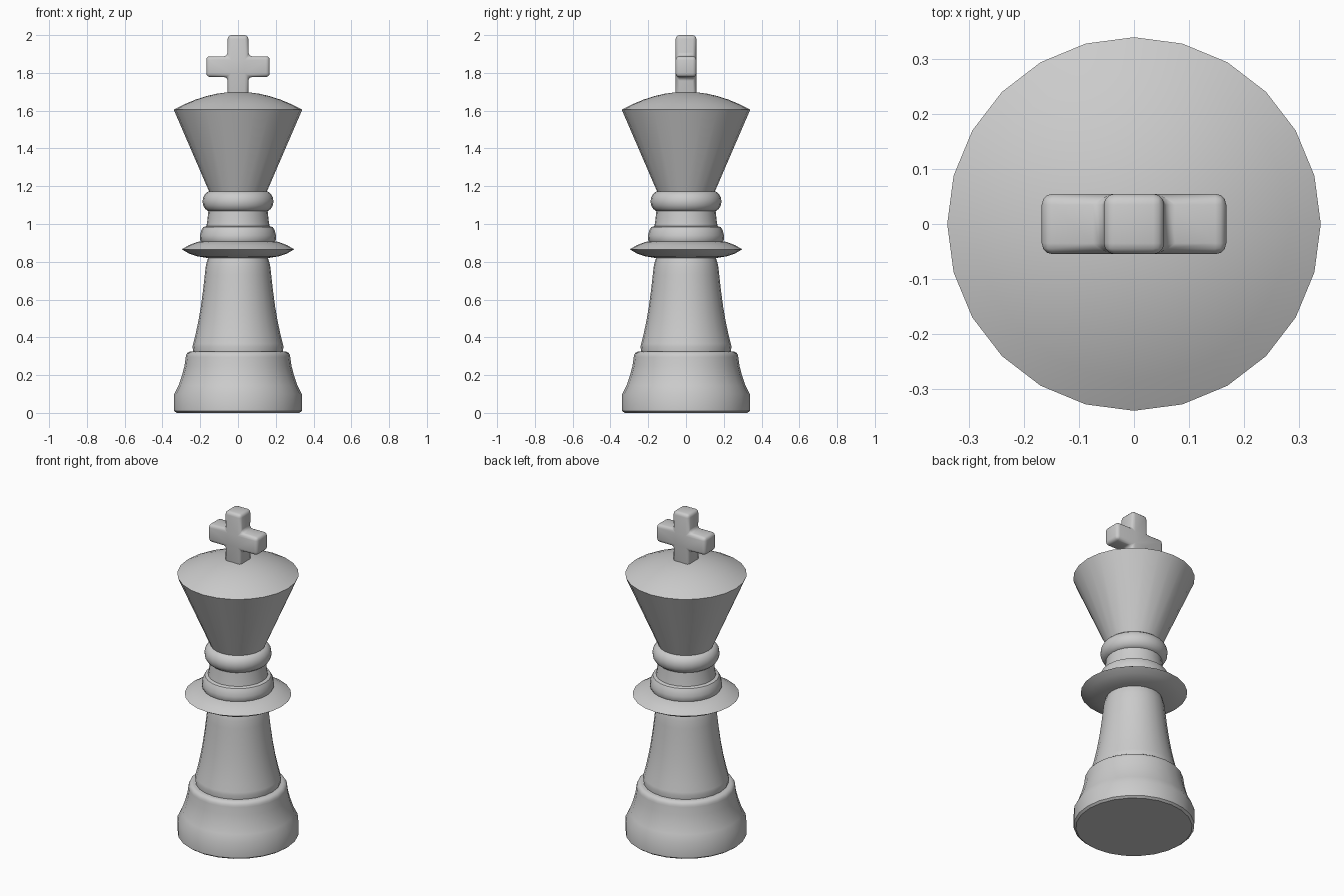
import bpy, bmesh, math

if "Cube" in bpy.data.objects:
    bpy.data.objects.remove(bpy.data.objects["Cube"])

SIDES = 24


def lathe(name, profile, angle=35):
    """Revolve (radius, height) points around z; ends are capped."""
    bm = bmesh.new()
    rings = []
    for r, z in profile:
        if r < 1e-5:
            rings.append([bm.verts.new((0, 0, z))])
        else:
            rings.append([bm.verts.new((r * math.cos(math.tau * i / SIDES),
                                        r * math.sin(math.tau * i / SIDES), z))
                          for i in range(SIDES)])
    for a, b in zip(rings, rings[1:]):
        for i in range(SIDES):
            j = (i + 1) % SIDES
            if len(b) == 1:
                bm.faces.new((a[i], a[j], b[0]))
            else:
                bm.faces.new((a[i], a[j], b[j], b[i]))
    bm.faces.new(rings[0][::-1])
    if len(rings[-1]) > 1:
        bm.faces.new(rings[-1])
    return finish(name, bm, angle)


def finish(name, bm, angle):
    bmesh.ops.recalc_face_normals(bm, faces=bm.faces)
    mesh = bpy.data.meshes.new(name)
    bm.to_mesh(mesh)
    bm.free()
    ob = bpy.data.objects.new(name, mesh)
    bpy.context.collection.objects.link(ob)
    bpy.ops.object.select_all(action='DESELECT')
    ob.select_set(True)
    bpy.context.view_layer.objects.active = ob
    bpy.ops.object.shade_smooth_by_angle(angle=math.radians(angle))
    return ob


def arc(r, z, rr, rz, start, end, steps):
    """Elliptical arc of profile points, angles in degrees."""
    pts = []
    for i in range(steps + 1):
        t = math.radians(start + (end - start) * i / steps)
        pts.append((r + rr * math.cos(t), z + rz * math.sin(t)))
    return pts


# flared foot with rounded shoulder
lathe("base", [(0.325, 0), (0.338, 0.01), (0.338, 0.1), (0.315, 0.145), (0.296, 0.2),
               (0.283, 0.25)] + arc(0.25, 0.295, 0.027, 0.03, 0, 90, 4), 28)

# tapering body
lathe("body", [(0.235, 0.31), (0.241, 0.35), (0.237, 0.367), (0.226, 0.41), (0.211, 0.48),
               (0.197, 0.56), (0.185, 0.65), (0.176, 0.73), (0.171, 0.775),
               (0.165, 0.8), (0.155, 0.83)])

# thin lens-shaped collar
lathe("collar", [(0.16, 0.82), (0.215, 0.829), (0.26, 0.844), (0.298, 0.866),
                 (0.26, 0.888), (0.215, 0.905), (0.16, 0.914)])

# neck and its two rings
lathe("lower_ring", [(0.195, 0.905), (0.202, 0.92), (0.201, 0.94), (0.195, 0.965),
                     (0.185, 0.983), (0.165, 0.99)])
lathe("neck", [(0.171, 0.97), (0.162, 1.02), (0.156, 1.08)])
lathe("upper_ring", arc(0.142, 1.12, 0.046, 0.055, -90, 90, 8))

# flared head with domed top
dome = [(0.34 * k / 6, 1.605 + 0.095 * (1 - (k / 6) ** 2)) for k in range(5, -1, -1)]
lathe("head", [(0.15, 1.165), (0.34, 1.605)] + dome)

# cross finial: plus outline extruded and bevelled
w, a, zc, bottom, top = 0.055, 0.168, 1.833, 1.66, 2.0
half = [(w, bottom), (w, zc - w), (a, zc - w), (a, zc + w), (w, zc + w), (w, top)]
outline = half + [(-x, z) for x, z in reversed(half)]
bm = bmesh.new()
face = bm.faces.new([bm.verts.new((x, -w, z)) for x, z in outline])
ext = bmesh.ops.extrude_face_region(bm, geom=[face])
bmesh.ops.translate(bm, vec=(0, 2 * w, 0),
                    verts=[v for v in ext["geom"] if isinstance(v, bmesh.types.BMVert)])
bmesh.ops.recalc_face_normals(bm, faces=bm.faces)
bmesh.ops.bevel(bm, geom=bm.edges[:], offset=0.02, segments=3, profile=0.5, affect='EDGES')
finish("cross", bm, 40)
